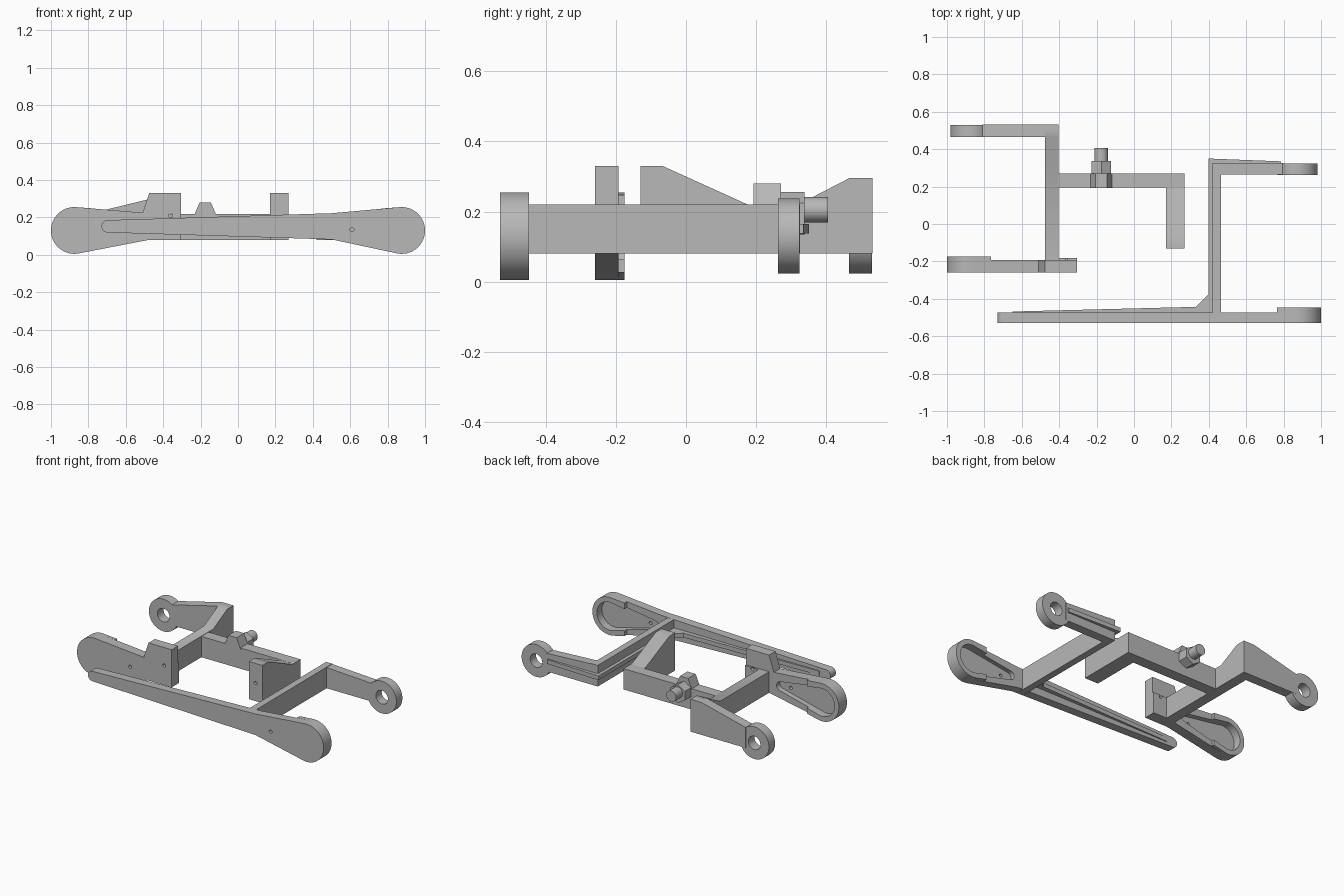
import bpy, bmesh, math
from mathutils import Vector

if "Cube" in bpy.data.objects:
    bpy.data.objects.remove(bpy.data.objects["Cube"])

grey = bpy.data.materials.new("plain grey")
grey.use_nodes = True
grey.diffuse_color = (0.48, 0.48, 0.48, 1)
grey.node_tree.nodes["Principled BSDF"].inputs["Base Color"].default_value = (0.48, 0.48, 0.48, 1)


def place(axis, u, v, d):
    return {"x": (d, u, v), "y": (u, d, v), "z": (u, v, d)}[axis]


def prism(name, pts, axis, a, b, cutters=()):
    """Extrude a 2D outline along an axis from a to b, then subtract cutters."""
    bm = bmesh.new()
    face = bm.faces.new([bm.verts.new(place(axis, u, v, a)) for u, v in pts])
    ext = bmesh.ops.extrude_face_region(bm, geom=[face])
    moved = [g for g in ext["geom"] if isinstance(g, bmesh.types.BMVert)]
    bmesh.ops.translate(bm, verts=moved, vec=Vector(place(axis, 0, 0, b - a)))
    bmesh.ops.recalc_face_normals(bm, faces=bm.faces)
    mesh = bpy.data.meshes.new(name)
    bm.to_mesh(mesh)
    bm.free()
    mesh.materials.append(grey)
    ob = bpy.data.objects.new(name, mesh)
    bpy.context.collection.objects.link(ob)
    for c in cutters:
        tool = prism("cutter", *c)
        tool.hide_render = True
        mod = ob.modifiers.new("cut", "BOOLEAN")
        mod.operation, mod.solver, mod.object = "DIFFERENCE", "EXACT", tool
        bpy.context.view_layer.update()
        done = bpy.data.meshes.new_from_object(
            ob.evaluated_get(bpy.context.evaluated_depsgraph_get()))
        ob.modifiers.clear()
        ob.data = done
        bpy.data.objects.remove(tool)
    bpy.ops.object.select_all(action="DESELECT")
    ob.select_set(True)
    bpy.context.view_layer.objects.active = ob
    bpy.ops.object.shade_smooth_by_angle(angle=math.radians(30))
    return ob


def arc(cx, cz, r, a0, a1, n=32):
    angles = [math.radians(a0 + (a1 - a0) * i / n) for i in range(n + 1)]
    return [(cx + r * math.cos(t), cz + r * math.sin(t)) for t in angles]


def circle(cx, cz, r, n=32):
    return arc(cx, cz, r, 0, 360 * (n - 1) / n, n - 1)


def rect(u0, u1, v0, v1):
    return [(u0, v0), (u1, v0), (u1, v1), (u0, v1)]


def flip(pts):
    return [(-u, v) for u, v in pts]


def hole(x, z, y0, y1, r=0.011):
    return (circle(x, z, r, 16), "y", y0, y1)


# Shared shapes of the rounded plate ends
big_end = arc(0.875, 0.13, 0.125, -102, 95)
cap = big_end + [(0.765, 0.247), (0.765, 0.027)]
pocket = arc(0.875, 0.13, 0.092, -102, 95) + arc(0.56, 0.145, 0.03, 95, 258, 12)

# Right frame: long front plate with pocketed end
cuts = [(pocket, "y", -0.5, -0.4), hole(0.61, 0.135, -0.6, -0.4)]
outline = (arc(-0.697, 0.152, 0.033, 90, 270, 16) + [(0.5, 0.082)]
           + big_end + [(0.5, 0.222)])
prism("long_front_plate", outline, "y", -0.53, -0.473, cuts)
prism("long_plate_end_rim", cap, "y", -0.474, -0.447, cuts[:1])

# Right frame: cross bar and rear arm with eye
prism("right_cross_bar", rect(-0.5, 0.325, 0.08, 0.22), "x", 0.42, 0.465)
prism("right_rear_arm",
      [(0.42, 0.08), (0.8, 0.08), (0.8, 0.2), (0.42, 0.22)], "y", 0.265, 0.325)
prism("right_rear_eye", circle(0.873, 0.13, 0.107, 48), "y", 0.262, 0.324,
      [hole(0.873, 0.13, 0.2, 0.4, 0.045)])

# Right frame: thin stiffening rib following the outside of the frame
rib = [(-0.65, -0.475), (0.43, -0.475), (0.43, 0.322), (0.785, 0.322),
       (0.785, 0.335), (0.398, 0.35), (0.398, -0.375), (0.33, -0.443),
       (-0.65, -0.468)]
prism("stiffening_rib", rib, "z", 0.137, 0.165)

# Left frame: front plate with raised block and pocketed end
cuts = [(flip(pocket), "y", -0.228, -0.1), hole(-0.61, 0.135, -0.3, -0.1),
        hole(-0.36, 0.21, -0.3, -0.1)]
outline = flip(big_end) + [(-0.51, 0.225), (-0.475, 0.33), (-0.305, 0.33),
                           (-0.305, 0.08), (-0.475, 0.08)]
prism("left_front_plate", outline, "y", -0.26, -0.193, cuts)
prism("left_plate_end_rim", flip(cap), "y", -0.194, -0.175, cuts[:1])
prism("left_plate_pad", rect(-0.405, -0.305, 0.08, 0.22), "y", -0.194, -0.182, cuts[2:])

# Left frame: cross bar rising to the rear arm
prism("left_cross_bar",
      [(-0.22, 0.08), (0.5, 0.08), (0.5, 0.295), (0.465, 0.295),
       (0.32, 0.22), (-0.22, 0.22)], "x", -0.475, -0.405)
prism("left_rear_arm",
      [(-0.405, 0.08), (-0.405, 0.295), (-0.485, 0.295), (-0.81, 0.216),
       (-0.81, 0.08)], "y", 0.465, 0.531)
prism("left_rear_eye", circle(-0.873, 0.13, 0.107, 48), "y", 0.465, 0.53,
      [hole(-0.873, 0.13, 0.4, 0.6, 0.045)])

# Left frame: middle bar and the forward bracket at its end
prism("middle_bar", rect(-0.41, 0.27, 0.08, 0.218), "y", 0.195, 0.27)
prism("forward_bracket",
      [(-0.13, 0.08), (0.2, 0.08), (0.2, 0.217), (0.18, 0.218),
       (-0.067, 0.33), (-0.13, 0.33)], "x", 0.17, 0.27,
      [hole(0.22, 0.2, -0.2, -0.03)])

# Peg with tab and collar on the middle bar
prism("peg_tab", [(-0.235, 0.21), (-0.115, 0.21), (-0.145, 0.28), (-0.205, 0.28)],
      "y", 0.192, 0.271)
prism("peg_collar", arc(-0.175, 0.195, 0.06, 30, 330, 5), "y", 0.265, 0.337)
prism("peg", circle(-0.175, 0.205, 0.036), "y", 0.3, 0.405)
